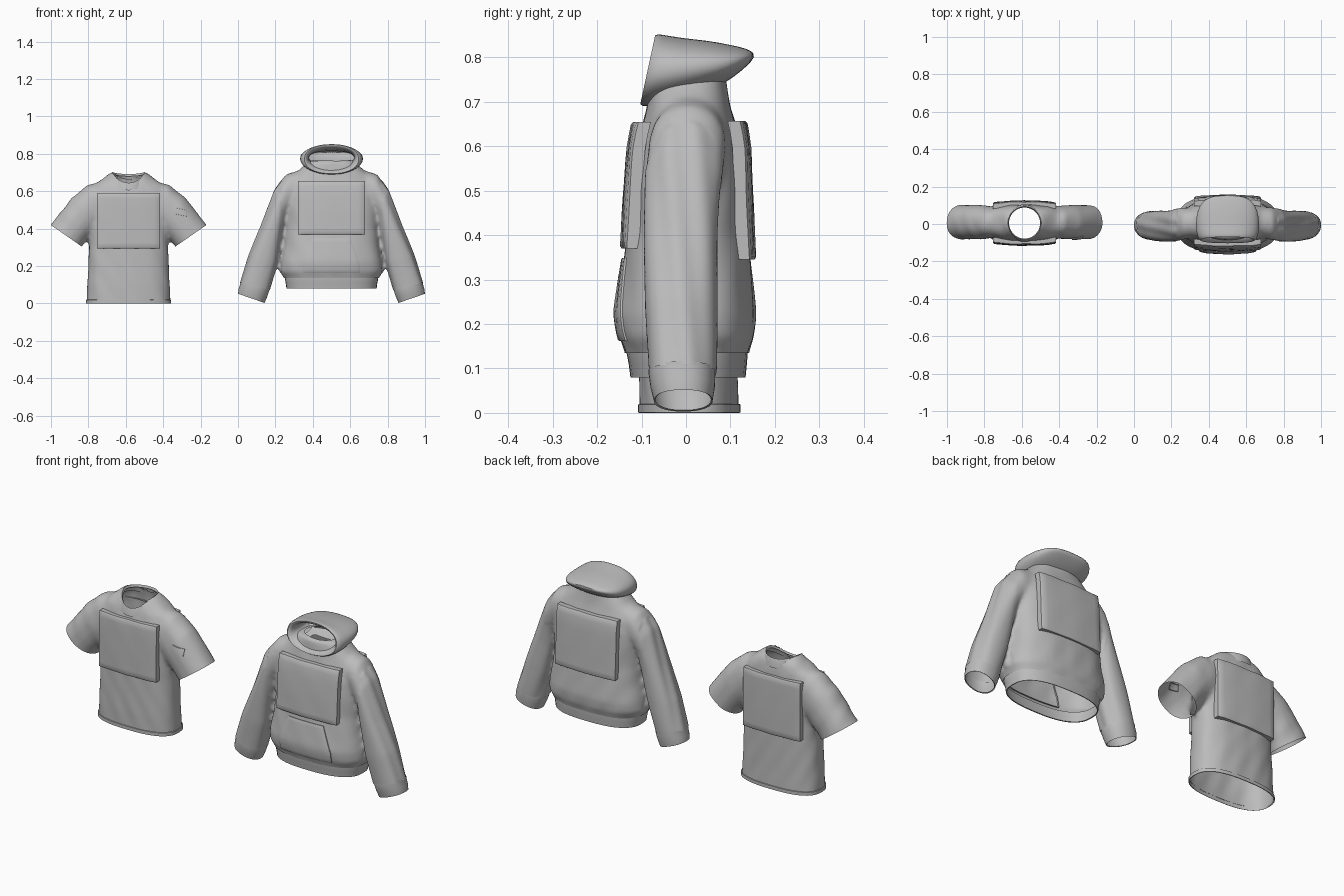
import bpy, bmesh, math
from mathutils import Vector
from mathutils.bvhtree import BVHTree

if "Cube" in bpy.data.objects:
    bpy.data.objects.remove(bpy.data.objects["Cube"])

cloth = bpy.data.materials.new("grey_cloth")
cloth.diffuse_color = (0.5, 0.5, 0.5, 1)
cloth.use_nodes = True
cloth.node_tree.nodes["Principled BSDF"].inputs["Base Color"].default_value = cloth.diffuse_color


def make(name, bm, cx, angle=40, subsurf=0):
    """Turn a bmesh into a shaded object shifted sideways by cx."""
    bmesh.ops.translate(bm, vec=(cx, 0, 0), verts=bm.verts[:])
    me = bpy.data.meshes.new(name)
    bm.to_mesh(me)
    bm.free()
    ob = bpy.data.objects.new(name, me)
    bpy.context.collection.objects.link(ob)
    me.materials.append(cloth)
    if subsurf:
        ob.modifiers.new("subdivide", 'SUBSURF').levels = subsurf
        ob.modifiers[-1].render_levels = subsurf
    bpy.ops.object.select_all(action='DESELECT')
    ob.select_set(True)
    bpy.context.view_layer.objects.active = ob
    bpy.ops.object.shade_smooth_by_angle(angle=math.radians(angle))
    return ob


def ring(c, a, b, n=2.0, seg=40):
    pts = []
    for i in range(seg):
        t = 2 * math.pi * i / seg
        s, q = math.cos(t), math.sin(t)
        pts.append(Vector(c) + Vector(a) * math.copysign(abs(s) ** (2 / n), s)
                   + Vector(b) * math.copysign(abs(q) ** (2 / n), q))
    return pts


def loft(bm, rings, cap_start=False, cap_end=False):
    rows = [[bm.verts.new(p) for p in r] for r in rings]
    n = len(rows[0])
    faces = []
    for r0, r1 in zip(rows, rows[1:]):
        for i in range(n):
            j = (i + 1) % n
            faces.append(bm.faces.new((r0[i], r0[j], r1[j], r1[i])))
    if cap_start:
        faces.append(bm.faces.new(rows[0][::-1]))
    if cap_end:
        faces.append(bm.faces.new(rows[-1]))
    bmesh.ops.recalc_face_normals(bm, faces=faces)


def torso_ring(z, hw, yf, yb):
    return ring((0, (yf + yb) / 2, z), (hw, 0, 0), (0, (yb - yf) / 2, 0), 2.6)


def sleeve_ring(side, xo, zo, xi, zi, yf, yb):
    """Ring spanning an outer and an inner point of the sleeve outline."""
    return ring((side * (xo + xi) / 2, (yf + yb) / 2, (zo + zi) / 2),
                (side * (xo - xi) / 2, 0, (zo - zi) / 2), (0, (yb - yf) / 2, 0), 2.2)


def cut(bm, inside, co, no):
    """Cut away what lies beyond a plane, only where inside(co) holds."""
    fs = [f for f in bm.faces if inside(f.calc_center_median())]
    geom = fs + list({e for f in fs for e in f.edges}) + list({v for f in fs for v in f.verts})
    co, no = Vector(co), Vector(no).normalized()
    bmesh.ops.bisect_plane(bm, geom=geom, plane_co=co, plane_no=no, dist=1e-5)
    gone = [f for f in bm.faces if inside(f.calc_center_median())
            and (f.calc_center_median() - co).dot(no) > 0]
    bmesh.ops.delete(bm, geom=gone, context='FACES')


def garment(torso, sleeve, neck, folds):
    """Fuse torso and both sleeves, soften, fold, and open the neck."""
    bm = bmesh.new()
    loft(bm, [torso_ring(*t) for t in torso], True, True)
    for side in (1, -1):
        loft(bm, [sleeve_ring(side, *s) for s in sleeve], True, True)
    me = bpy.data.meshes.new("blank")
    bm.to_mesh(me)
    bm.free()
    tmp = bpy.data.objects.new("blank", me)
    bpy.context.collection.objects.link(tmp)
    m = tmp.modifiers.new("fuse", 'REMESH')
    m.mode, m.voxel_size = 'VOXEL', 0.01
    m = tmp.modifiers.new("soften", 'SMOOTH')
    m.factor, m.iterations = 0.5, 12
    dg = bpy.context.evaluated_depsgraph_get()
    bm = bmesh.new()
    bm.from_mesh(tmp.evaluated_get(dg).to_mesh())
    bpy.data.objects.remove(tmp)
    bm.normal_update()
    for v, n in [(v, v.normal.copy()) for v in bm.verts]:
        v.co += n * folds(v.co)
    rx, ry, y0, zmin = neck

    def radius(c):
        return math.hypot(c.x / rx, (c.y - y0) / ry)
    hole = [f for f in bm.faces if f.calc_center_median().z > zmin
            and radius(f.calc_center_median()) < 1]
    bmesh.ops.delete(bm, geom=hole, context='FACES')
    for v in bm.verts:
        if v.is_boundary and v.co.z > zmin:
            r = radius(v.co)
            v.co.x /= r
            v.co.y = y0 + (v.co.y - y0) / r
    return bm


def panel(name, tree, cx, side, xc, half, z0, z1, k, off, skirt, tilt=0.0):
    """Cloth plate draped on the front (side -1) or back (side 1)."""
    bm = bmesh.new()
    steps = [-1, -0.96] + [-0.8 + 0.2 * i for i in range(9)] + [0.96, 1]
    zm, rows = (z0 + z1) / 2, []
    for v in steps:
        row = []
        for u in steps:
            z = zm + v * (z1 - z0) / 2
            dx = half(z) * u
            z += tilt * dx
            hit = tree.ray_cast(Vector((xc + dx * k, side, zm + (z - zm) * k)), Vector((0, -side, 0)))[0]
            drop = 0.25 * off if max(abs(u), abs(v)) == 1 else 0
            y = (hit.y if hit else side * 0.08) + side * (off - drop)
            row.append(bm.verts.new((xc + dx, y, z)))
        rows.append(row)
    for r0, r1 in zip(rows, rows[1:]):
        for i in range(len(steps) - 1):
            bm.faces.new((r0[i], r0[i + 1], r1[i + 1], r1[i]))
    rim = [e for e in bm.edges if e.is_boundary]
    new = bmesh.ops.extrude_edge_only(bm, edges=rim)["geom"]
    bmesh.ops.translate(bm, vec=(0, -side * skirt, 0),
                        verts=[g for g in new if isinstance(g, bmesh.types.BMVert)])
    bmesh.ops.recalc_face_normals(bm, faces=bm.faces[:])
    # outer faces must look away from the body
    if sum(f.normal.y * f.calc_area() for f in bm.faces) * side < 0:
        bmesh.ops.reverse_faces(bm, faces=bm.faces[:])
    make(name, bm, cx)


def band(name, rings, cx):
    bm = bmesh.new()
    loft(bm, rings)
    make(name, bm, cx)


# ---------- short-sleeved shirt ----------
SX = -0.585
shirt = garment(
    [(-0.03, .225, -.105, .12), (.1, .22, -.105, .115), (.3, .212, -.1, .11), (.42, .217, -.1, .11),
     (.52, .225, -.098, .108), (.58, .225, -.092, .105), (.63, .19, -.08, .1),
     (.67, .135, -.062, .092), (.70, .095, -.04, .07)],
    [(.06, .66, .06, .44, -.06, .075), (.215, .637, .16, .395, -.078, .097), (.30, .568, .205, .36, -.082, .102),
     (.36, .493, .232, .33, -.082, .102), (.417, .42, .25, .305, -.082, .102), (.447, .38, .28, .265, -.082, .102)],
    (.088, .088, .005, .58),
    lambda c: .0015 * math.sin(60 * c.x + 25 * c.z) * math.sin(14 * c.z + 30 * c.y))
cut(shirt, lambda c: c.z < .1, (0, 0, .002), (0, 0, -1))
for s in (1, -1):
    cut(shirt, lambda c: s * c.x > .235 and c.z < .47, (s * .333, 0, .362), (s * .57, 0, -.82))
tree = BVHTree.FromBMesh(shirt)
make("shirt_body", shirt, SX, 60)
band("shirt_hem", [torso_ring(z, .225 + d, -.105 - d, .12 + d)
                   for z, d in ((.02, -.001), (.019, .003), (.001, .003), (0, 0))], SX)


def collar_ring(r, front, side, back):
    pts = ring((0, .005, side), (r, 0, 0), (0, r, 0))
    for p in pts:
        q = max(-1, min(1, (p.y - .005) / r))
        p.z += ((front if q < 0 else back) - side) * abs(q) ** 1.5
    return pts


band("shirt_collar", [collar_ring(*c) for c in (
    (.1, .605, .668, .645), (.096, .625, .688, .672), (.088, .645, .703, .692), (.083, .635, .69, .68))], SX)
panel("shirt_front_panel", tree, SX, -1, 0, lambda z: .169, .295, .592, .75, .016, .026)
panel("shirt_back_panel", tree, SX, 1, 0, lambda z: .169, .295, .605, .75, .016, .026)
panel("shirt_sleeve_patch", tree, SX, -1, .283, lambda z: .03, .471, .505, 1, .005, .008, -.2)

# ---------- hooded sweater ----------
HX = 0.5
cuff_o, cuff_i = Vector((.487, 0, .11)), Vector((.332, 0, .072))
sweater = garment(
    [(.08, .235, -.125, .13), (.14, .255, -.138, .142), (.17, .277, -.15, .153), (.22, .272, -.158, .158),
     (.30, .257, -.147, .15), (.40, .247, -.132, .14), (.50, .25, -.126, .135), (.58, .25, -.117, .13),
     (.64, .235, -.1, .115), (.69, .2, -.088, .1), (.73, .155, -.083, .092), (.765, .12, -.078, .088)],
    [(.08, .72, .08, .52, -.06, .075), (.18, .71, .15, .51, -.072, .088), (.245, .69, .215, .51, -.082, .088),
     (.307, .607, .245, .46, -.092, .082), (.376, .42, .262, .366, -.094, .074), (.442, .26, .288, .215, -.094, .07),
     (.489, .11, .33, .072, -.086, .068), (.499, .07, .34, .03, -.083, .066)],
    (.095, .07, .005, .71),
    lambda c: (.0025 * math.sin(95 * c.y + 9 * c.z) if abs(c.x) > .27 else
               .0015 * math.sin(50 * c.x + 20 * c.z) * math.sin(18 * c.z)))
cut(sweater, lambda c: abs(c.x) < .295 and c.z < .2, (0, 0, .135), (0, 0, -1))
for s in (1, -1):
    cut(sweater, lambda c: s * c.x > .3 and c.z < .2, (s * .41, 0, .091), (s * .038, 0, -.155))
tree = BVHTree.FromBMesh(sweater)
make("sweater_body", sweater, HX, 60)

# ribbed waistband and cuffs
band("sweater_waistband", [torso_ring(*r) for r in (
    (.142, .25, -.134, .139), (.136, .25, -.134, .139), (.11, .245, -.129, .137), (.08, .241, -.125, .134),
    (.081, .236, -.12, .129))], HX)
for s, nm in ((1, "left"), (-1, "right")):
    band(nm + "_cuff", [sleeve_ring(s, *r) for r in (
        (.487, .116, .332, .078, -.084, .066), (.488, .106, .333, .068, -.084, .066),
        (.496, .08, .344, .036, -.08, .065), (.5, .052, .358, .003, -.072, .06),
        (.496, .053, .362, .006, -.068, .056))], HX)

panel("sweater_front_panel", tree, HX, -1, 0, lambda z: .178, .37, .655, .75, .016, .028)
panel("sweater_back_panel", tree, HX, 1, 0, lambda z: .178, .345, .657, .75, .016, .028)
panel("front_pocket", tree, HX, -1, 0,
      lambda z: .152 if z < .215 else .152 - .05 * (z - .215) / .135, .162, .348, 1, .006, .012)

# hood: rolled lip at the front, tapering to the back, open into the neck
hood = bmesh.new()
loft(hood, [ring((0, (yb + yt) / 2, (zb + zt) / 2), (hw, 0, 0), (0, (yt - yb) / 2, (zt - zb) / 2), 2.2)
            for yb, zb, yt, zt, hw in (
    (.05, .745, .05, .815, .12), (-.04, .735, -.03, .822, .12), (-.085, .715, -.065, .835, .13),
    (-.112, .69, -.074, .853, .145), (-.085, .69, -.055, .852, .162), (-.03, .702, -.01, .843, .17),
    (.04, .722, .05, .838, .167), (.09, .742, .1, .828, .152), (.128, .772, .138, .82, .12),
    (.15, .793, .156, .808, .07))], False, True)
gone = [f for f in hood.faces if abs(f.calc_center_median().x) < .085
        and -.06 < f.calc_center_median().y < .06 and f.calc_center_median().z < .76]
bmesh.ops.delete(hood, geom=gone, context='FACES')
make("hood", hood, HX, 60, 1)
